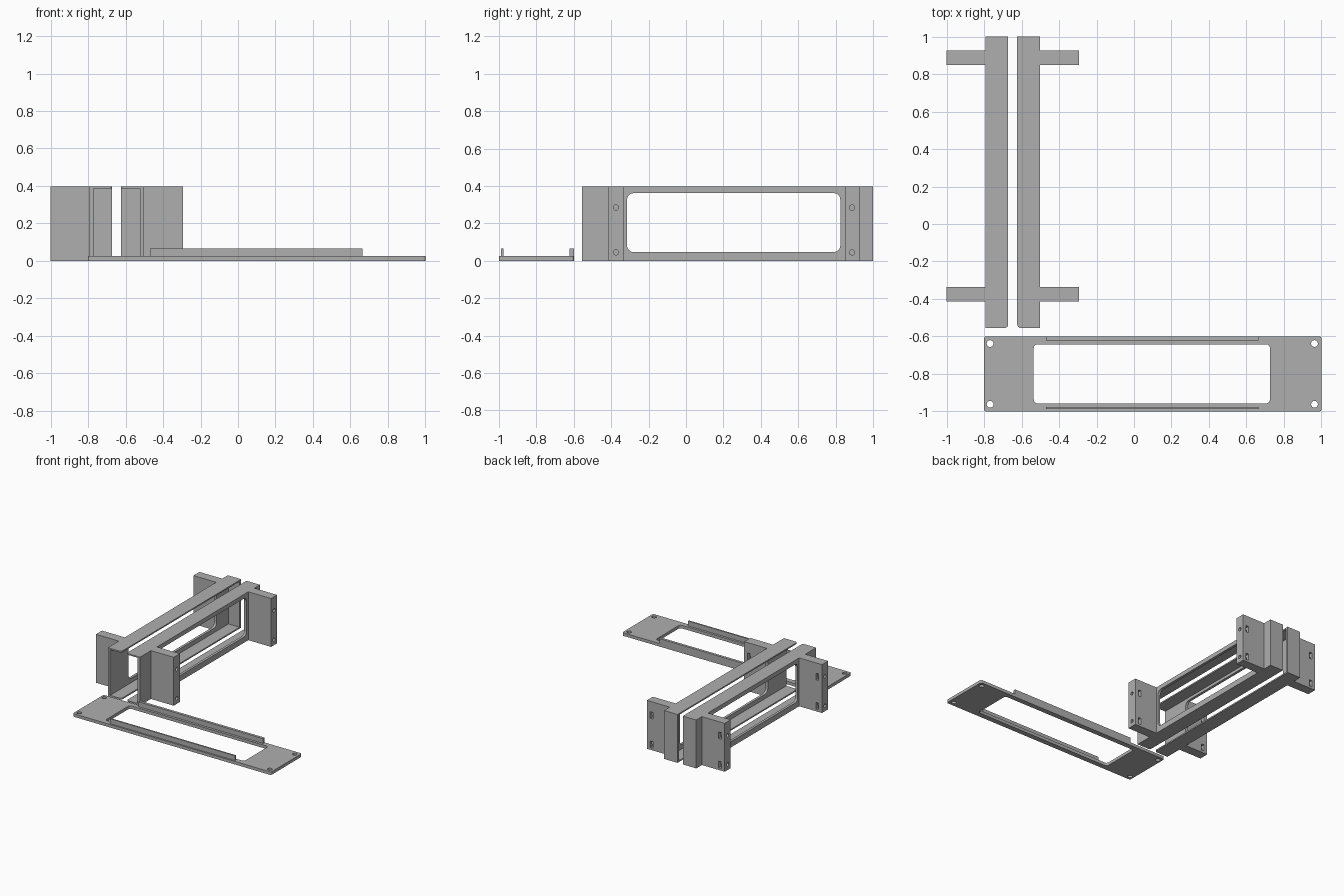
import bpy, bmesh, math
from mathutils import Matrix, Vector

if "Cube" in bpy.data.objects:
    bpy.data.objects.remove(bpy.data.objects["Cube"])

grey = bpy.data.materials.new("matte_grey")
grey.use_nodes = True
colour = (0.43, 0.43, 0.43, 1)
grey.diffuse_color = colour
grey.node_tree.nodes["Principled BSDF"].inputs["Base Color"].default_value = colour


def add_object(name, bm):
    bmesh.ops.recalc_face_normals(bm, faces=bm.faces)
    mesh = bpy.data.meshes.new(name)
    bm.to_mesh(mesh)
    bm.free()
    obj = bpy.data.objects.new(name, mesh)
    bpy.context.collection.objects.link(obj)
    return obj


def box(name, x, y, z, radius=0, axis=2, pick=lambda p: True):
    """Box between ranges; edges along axis are rounded where pick(midpoint)."""
    bm = bmesh.new()
    bmesh.ops.create_cube(bm, size=1)
    for v in bm.verts:
        v.co = Vector([r[0] + (c + 0.5) * (r[1] - r[0]) for c, r in zip(v.co, (x, y, z))])
    if radius:
        edges = []
        for e in bm.edges:
            a, b = (v.co for v in e.verts)
            if abs((a - b).normalized()[axis]) > 0.9 and pick((a + b) / 2):
                edges.append(e)
        bmesh.ops.bevel(bm, geom=edges, offset=radius, segments=6,
                        profile=0.5, affect='EDGES')
    return add_object(name, bm)


def rod(name, centre, radius, length, along_x=False):
    bm = bmesh.new()
    bmesh.ops.create_cone(bm, cap_ends=True, segments=24, radius1=radius,
                          radius2=radius, depth=length)
    turn = Matrix.Rotation(math.pi / 2, 4, 'Y') if along_x else Matrix()
    bm.transform(Matrix.Translation(centre) @ turn)
    return add_object(name, bm)


def combine(obj, tool, operation='DIFFERENCE'):
    mod = obj.modifiers.new("combine", 'BOOLEAN')
    mod.operation, mod.solver, mod.object = operation, 'EXACT', tool
    bpy.context.view_layer.update()
    graph = bpy.context.evaluated_depsgraph_get()
    mesh = bpy.data.meshes.new_from_object(obj.evaluated_get(graph))
    obj.modifiers.clear()
    obj.data = mesh
    bpy.data.objects.remove(tool)


def finish(obj):
    obj.data.name = obj.name
    obj.data.materials.clear()
    obj.data.materials.append(grey)
    for face in obj.data.polygons:
        face.material_index = 0
    bpy.ops.object.select_all(action='DESELECT')
    obj.select_set(True)
    bpy.context.view_layer.objects.active = obj
    bpy.ops.object.shade_smooth_by_angle(angle=math.radians(30))


# Face plate with window and corner screw holes
plate = box("face_plate", (-0.8, 1), (-1, -0.6), (0, 0.025), 0.012)
combine(plate, box("cut", (-0.535, 0.725), (-0.957, -0.642), (-0.1, 0.1), 0.02))
for x in (-0.768, 0.963):
    for y in (-0.962, -0.638):
        combine(plate, rod("cut", (x, y, 0), 0.018, 0.2))

# Locating lips standing on the plate
for y in ((-0.988, -0.976), (-0.622, -0.6)):
    combine(plate, box("lip", (-0.47, 0.663), y, (0.015, 0.065)), 'UNION')
finish(plate)

# Bracket channel, built with the mirror plane at x = 0
HEIGHT, INNER, OUTER, END = 0.397, 0.024, 0.146, 0.353
FRONT, BACK, WALL = -0.555, 1.0, 0.021
bracket = box("left_bracket", (INNER, OUTER), (FRONT, BACK), (0, HEIGHT), 0.02,
              pick=lambda p: p.x < 0.05 and p.y < 0)
combine(bracket, box("cut", (-0.1, OUTER - WALL), (FRONT - 0.1, BACK - WALL),
                     (0.011, HEIGHT - 0.011)))

# Mounting ears with end screw holes and nut slots in their rear faces
for y0, y1 in ((-0.414, -0.335), (0.849, 0.927)):
    combine(bracket, box("ear", (OUTER - 0.01, END), (y0, y1), (0, HEIGHT)), 'UNION')
    mid = (y0 + y1) / 2
    for z in (0.045, 0.285):
        combine(bracket, rod("cut", (END, mid, z), 0.014, 0.18, True))
        combine(bracket, box("cut", (END - 0.055, END - 0.03), (mid - 0.027, y1 + 0.05),
                             (z - 0.027, z + 0.027)))

# Large rounded window through the side wall
combine(bracket, box("cut", (0.1, 0.2), (-0.315, 0.825), (0.047, 0.362), 0.035, axis=0))

# Mirrored partner, then both moved into place
mirror = bracket.copy()
mirror.name = "right_bracket"
mirror.data = bracket.data.copy()
mirror.data.transform(Matrix.Scale(-1, 4, (1, 0, 0)))
mirror.data.flip_normals()
bpy.context.collection.objects.link(mirror)
for obj in (bracket, mirror):
    obj.data.transform(Matrix.Translation((-0.647, 0, 0)))
    finish(obj)
